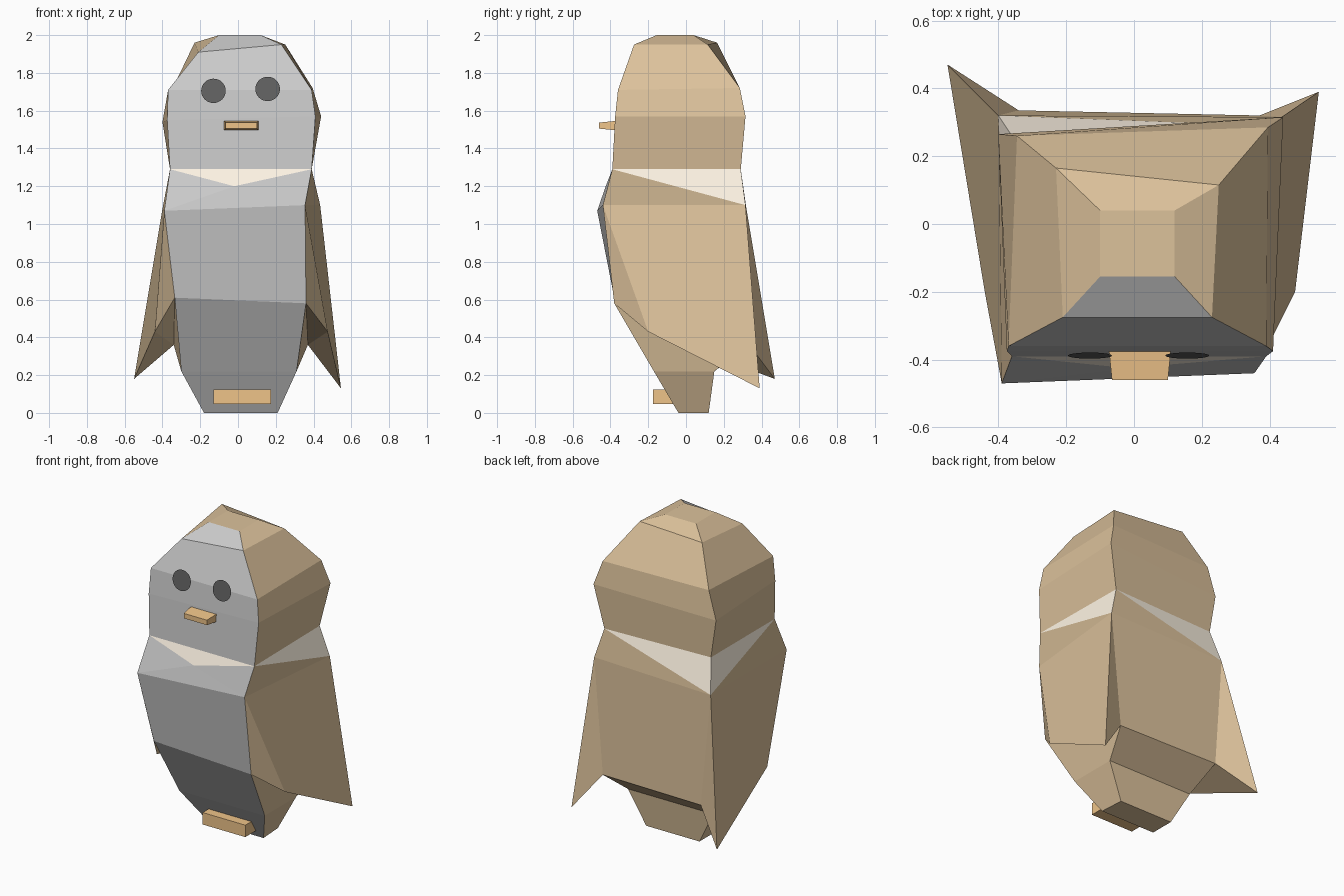
import bpy, bmesh, math
from mathutils import Vector

if "Cube" in bpy.data.objects:
    bpy.data.objects.remove(bpy.data.objects["Cube"])

BROWN = (0.72, 0.54, 0.33, 1)
CREAM = (1.0, 0.91, 0.78, 1)
ORANGE = (0.86, 0.55, 0.25, 1)
BLACK = (0.12, 0.12, 0.12, 1)
mats = {}


def paint(ob, color):
    if color is None:
        return
    if color not in mats:
        mats[color] = bpy.data.materials.new("paint_%d" % len(mats))
        mats[color].diffuse_color = color
    ob.data.materials.append(mats[color])


def make(name, polys, color=None):
    """Mesh from a list of polygons given as point lists."""
    bm = bmesh.new()
    for poly in polys:
        bm.faces.new([bm.verts.new(p) for p in poly])
    bmesh.ops.remove_doubles(bm, verts=bm.verts, dist=0.0001)
    me = bpy.data.meshes.new(name)
    bm.to_mesh(me)
    bm.free()
    ob = bpy.data.objects.new(name, me)
    bpy.context.collection.objects.link(ob)
    paint(ob, color)
    return ob


def loft(rings, sides):
    """Quads between rings (low to high); side 0 front, 1 right, 2 back, 3 left."""
    return [[a[i], a[(i + 1) % 4], b[(i + 1) % 4], b[i]]
            for a, b in zip(rings, rings[1:]) for i in sides]


# Cross-sections: front left, front right, back right, back left
base = [(-.18, -.04, 0), (.21, -.04, 0), (.20, .12, 0), (-.18, .12, 0)]
hips = [(-.30, -.17, .22), (.31, -.17, .22), (.31, .15, .22), (-.30, .15, .22)]
waist = [(-.335, -.38, .61), (.36, -.38, .58), (.37, .32, .36), (-.34, .335, .36)]
shoulder = [(-.39, -.47, 1.07), (.355, -.44, 1.10), (.435, .315, 1.10), (-.40, .32, 1.08)]
neck = [(-.36, -.39, 1.29), (.39, -.39, 1.29), (.38, .29, 1.29), (-.36, .26, 1.29)]
cheek = [(-.375, -.375, 1.55), (.41, -.375, 1.57), (.44, .315, 1.57), (-.40, .265, 1.54)]
brow = [(-.37, -.36, 1.71), (.39, -.36, 1.71), (.395, .285, 1.72), (-.345, .26, 1.72)]
crown = [(-.21, -.275, 1.91), (.23, -.275, 1.95), (.25, .115, 1.95), (-.23, .165, 1.96)]
top = [(-.10, -.155, 2), (.12, -.155, 2), (.12, .04, 2), (-.10, .04, 2)]

# Head
head = [neck, cheek, brow, crown, top]
make("face", loft(head, [0]))
make("head_back", loft(head, [1, 2, 3]) + [top], BROWN)

# Collar with pointed bib
bib = (-.02, -.425, 1.20)
sFL, sFR, sBR, sBL = shoulder
nFL, nFR, nBR, nBL = neck
make("collar", [[nFL, bib, nFR], [nFR, sBR, nBR],
                [nBR, sBL, nBL], [nFL, nBL, sBL]], CREAM)
make("upper_back", [[nFR, sFR, sBR], [nBR, sBR, sBL], [nFL, sBL, sFL]]
     + loft([waist, shoulder], [2]), BROWN)

# Belly and lower body
make("belly", [[sFL, sFR, bib], [sFL, bib, nFL], [sFR, nFR, bib]]
     + loft([base, hips, waist, shoulder], [0]))
make("lower_body", loft([base, hips, waist], [1, 2, 3]) + [base[::-1]], BROWN)


# Wings flaring out to a rear tip
def wing(name, sf, sb, wf, wb, edge, tip, flip):
    polys = [[sf, edge, tip, sb], [sf, wf, edge], [edge, wb, tip],
             [wf, wb, edge], [sb, tip, wb]]
    make(name, [p[::-1] for p in polys] if flip else polys, BROWN)


wing("right_wing", sFR, sBR, waist[1], waist[2],
     (.475, -.20, .43), (.545, .39, .13), False)
wing("left_wing", sFL, sBL, waist[0], waist[3],
     (-.44, -.20, .43), (-.55, .47, .18), True)


# Beak and foot blocks: back rectangle lofted to an inset front rectangle
def block(name, x0, x1, z0, z1, y0, y1, inset):
    def rect(y, d):
        return [(x0 + d, y, z0 + d), (x1 - d, y, z0 + d),
                (x1 - d, y, z1 - d), (x0 + d, y, z1 - d)]
    front, back = rect(y0, inset), rect(y1, 0)
    make(name, loft([back, front], range(4)) + [front, back[::-1]], ORANGE)
    bm = bmesh.new()
    me = bpy.data.objects[name].data
    bm.from_mesh(me)
    bmesh.ops.recalc_face_normals(bm, faces=bm.faces)
    bm.to_mesh(me)
    bm.free()


block("beak", -.075, .11, 1.495, 1.547, -.46, -.36, .01)
block("feet", -.13, .175, .048, .125, -.175, .0, 0)

# Flat round eyes lying along the face
tilt = math.radians(8)
for name, x, z in (("left_eye", -.13, 1.705), ("right_eye", .157, 1.715)):
    pts = []
    for i in range(32):
        a = math.tau * i / 32
        r = .065
        pts.append(Vector((x + r * math.cos(a),
                           -.388 + r * math.sin(a) * math.sin(tilt),
                           z + r * math.sin(a) * math.cos(tilt))))
    make(name, [pts], BLACK)

for m in bpy.data.materials:
    if m.users and not m.is_grease_pencil:
        m.use_nodes = True
        m.node_tree.nodes["Principled BSDF"].inputs["Base Color"].default_value = m.diffuse_color
